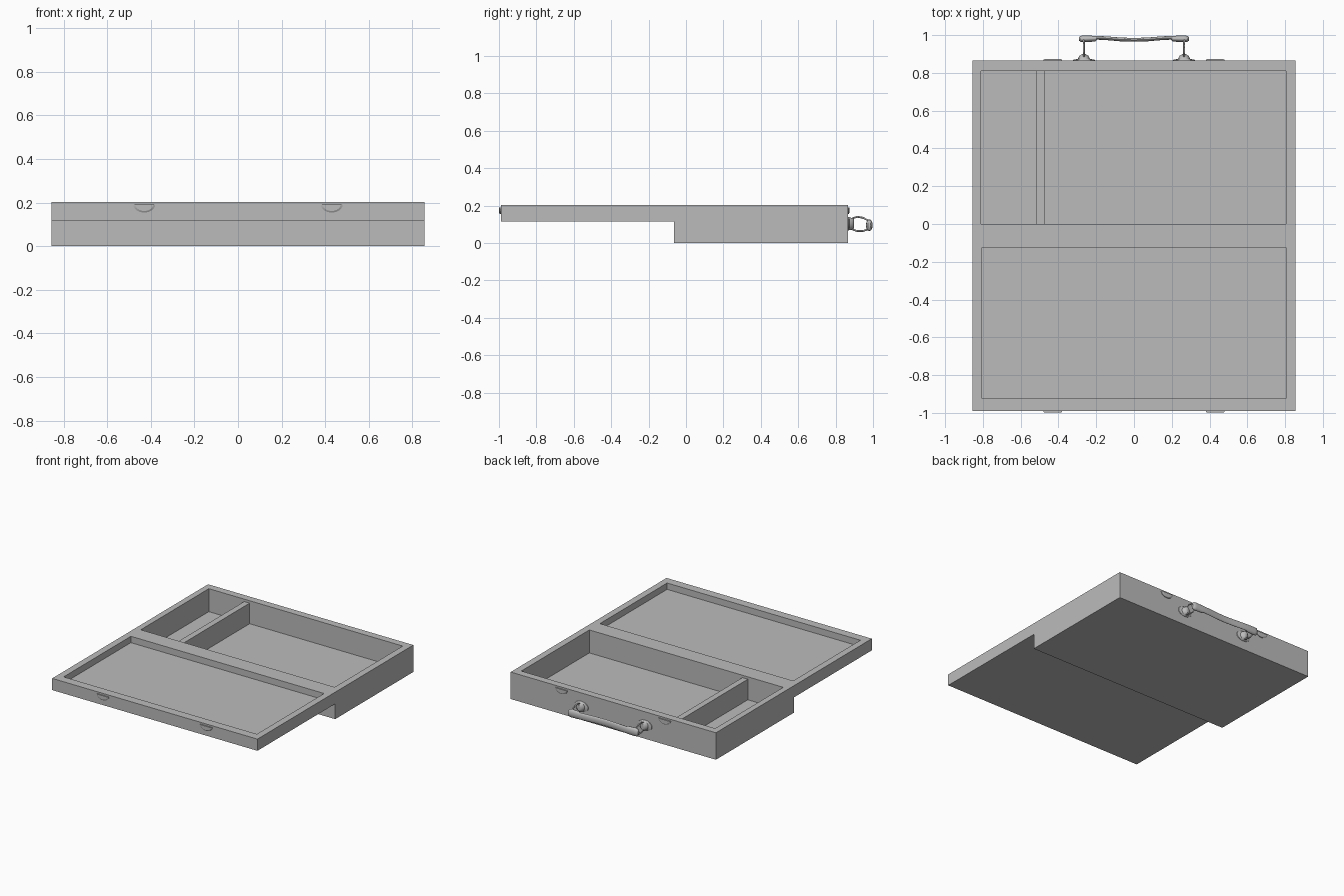
import bpy, bmesh, math
from mathutils import Matrix, Vector

if "Cube" in bpy.data.objects:
    bpy.data.objects.remove(bpy.data.objects["Cube"])

grey = bpy.data.materials.new("plain grey")
grey.use_nodes = True
grey.diffuse_color = (0.5, 0.5, 0.5, 1)
grey.node_tree.nodes["Principled BSDF"].inputs["Base Color"].default_value = (0.5, 0.5, 0.5, 1)


def finish(name, bm, smooth=False):
    bmesh.ops.recalc_face_normals(bm, faces=bm.faces)
    mesh = bpy.data.meshes.new(name)
    bm.to_mesh(mesh)
    bm.free()
    mesh.materials.append(grey)
    obj = bpy.data.objects.new(name, mesh)
    bpy.context.collection.objects.link(obj)
    if smooth:
        bpy.ops.object.select_all(action="DESELECT")
        bpy.context.view_layer.objects.active = obj
        obj.select_set(True)
        bpy.ops.object.shade_smooth_by_angle(angle=math.radians(40))
    return obj


def add_box(bm, lo, hi):
    lo, hi = Vector(lo), Vector(hi)
    matrix = Matrix.Translation((lo + hi) / 2) @ Matrix.Diagonal((*(hi - lo), 1))
    return bmesh.ops.create_cube(bm, size=1, matrix=matrix)["verts"]


def tray(name, lo, hi, inner_lo, inner_hi, floor):
    """Box whose top is inset to a rectangle and sunk to the floor height."""
    bm = bmesh.new()
    add_box(bm, lo, hi)
    top = max(bm.faces, key=lambda f: f.calc_center_median().z)
    bmesh.ops.inset_region(bm, faces=[top], thickness=0.03)
    middle = top.calc_center_median()
    for v in top.verts:
        v.co.x = inner_hi[0] if v.co.x > middle.x else inner_lo[0]
        v.co.y = inner_hi[1] if v.co.y > middle.y else inner_lo[1]
    sunk = bmesh.ops.extrude_discrete_faces(bm, faces=[top])["faces"][0]
    for v in sunk.verts:
        v.co.z = floor
    return finish(name, bm)


def loft(bm, rings):
    """Skin a list of equal point rings and cap both ends."""
    loops = [[bm.verts.new(p) for p in ring] for ring in rings]
    count = len(loops[0])
    for a, b in zip(loops, loops[1:]):
        for i in range(count):
            j = (i + 1) % count
            bm.faces.new((a[i], a[j], b[j], b[i]))
    bm.faces.new(loops[0])
    bm.faces.new(loops[-1])


def ellipse(rx, rz, count=16):
    steps = [2 * math.pi * i / count for i in range(count)]
    return [(rx * math.cos(a), rz * math.sin(a)) for a in steps]


# Case halves and divider
tray("case_base", (-0.855, -0.065, 0), (0.855, 0.865, 0.203),
     (-0.81, 0), (0.805, 0.81), 0.03)
tray("case_lid", (-0.855, -0.99, 0.115), (0.855, -0.065, 0.203),
     (-0.805, -0.925), (0.805, -0.125), 0.155)
bm = bmesh.new()
add_box(bm, (-0.515, 0, 0.03), (-0.47, 0.81, 0.185))
finish("divider", bm)

# Half-round latch plates on both outer edges
for label, y, out in (("front", -0.99, -1), ("back", 0.865, 1)):
    for side, x in (("left", 0.43), ("right", -0.43)):
        bm = bmesh.new()
        arc = [math.pi * i / 12 for i in range(13)]
        rings = [[(x + s * 0.05 * math.cos(a), y + d * out, 0.19 - s * 0.036 * math.sin(a))
                  for a in arc] for d, s in ((-0.002, 1), (0.005, 1), (0.009, 0.8))]
        loft(bm, rings)
        finish(f"{label}_latch_{side}", bm)

# Handle mounts and wire links
MID = 0.103
for side, x in (("left", 0.265), ("right", -0.265)):
    bm = bmesh.new()
    rings = [[(x + px, y, MID + pz) for px, pz in ellipse(rx, rz)]
             for y, rx, rz in ((0.863, 0.06, 0.038), (0.869, 0.058, 0.037),
                               (0.874, 0.032, 0.034), (0.89, 0.024, 0.03), (0.899, 0.01, 0.024))]
    loft(bm, rings)
    finish(f"handle_mount_{side}", bm, True)

    wire = bpy.data.curves.new(f"handle_link_{side}", "CURVE")
    wire.dimensions = "3D"
    wire.bevel_depth = 0.005
    wire.bevel_resolution = 2
    spline = wire.splines.new("POLY")
    path = [(0.885, 0.13), (0.915, 0.14), (0.945, 0.135), (0.975, 0.12),
            (0.98, 0.075), (0.945, 0.064), (0.915, 0.064), (0.885, 0.074)]
    spline.points.add(len(path) - 1)
    for point, (y, z) in zip(spline.points, path):
        point.co = (x, y, z, 1)
    spline.use_cyclic_u = True
    wire.materials.append(grey)
    bpy.context.collection.objects.link(bpy.data.objects.new(wire.name, wire))

# Curved grip with thicker ends
half = [(0, 0.975, 0.010, 0.026), (0.07, 0.977, 0.010, 0.026), (0.14, 0.983, 0.010, 0.026),
        (0.195, 0.986, 0.010, 0.026), (0.205, 0.981, 0.015, 0.029), (0.265, 0.98, 0.018, 0.031),
        (0.283, 0.98, 0.016, 0.028), (0.292, 0.98, 0.008, 0.016)]
stations = [(-x, y, ry, rz) for x, y, ry, rz in reversed(half[1:])] + half
bm = bmesh.new()
loft(bm, [[(x, y + py, 0.095 + pz) for py, pz in ellipse(ry, rz)] for x, y, ry, rz in stations])
finish("handle_grip", bm, True)
